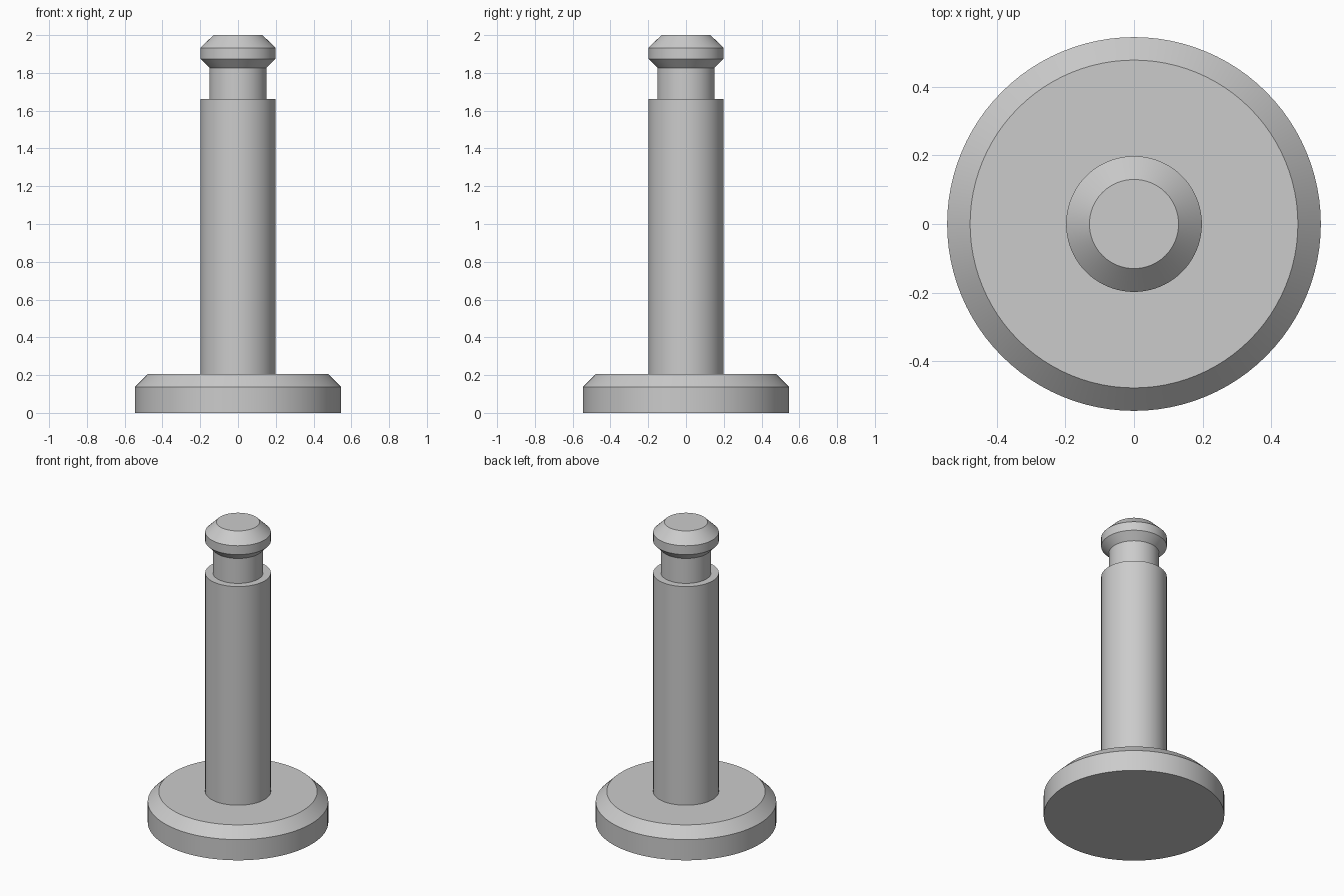
import bpy
import math

cube = bpy.data.objects.get("Cube")
if cube:
    bpy.data.objects.remove(cube, do_unlink=True)

SEGMENTS = 96

# Single grey finish
grey = bpy.data.materials.new("plain grey")
grey.use_nodes = True
colour = (0.6, 0.6, 0.6, 1)
grey.diffuse_color = colour
grey.node_tree.nodes["Principled BSDF"].inputs["Base Color"].default_value = colour


def turned_part(name, profile):
    """Revolve (radius, height) points about z; flat caps close both ends."""
    verts, faces = [], []
    for radius, z in profile:
        for i in range(SEGMENTS):
            a = math.tau * i / SEGMENTS
            verts.append((radius * math.cos(a), radius * math.sin(a), z))
    for ring in range(len(profile) - 1):
        low, high = ring * SEGMENTS, (ring + 1) * SEGMENTS
        for i in range(SEGMENTS):
            j = (i + 1) % SEGMENTS
            faces.append((low + i, low + j, high + j, high + i))
    faces.append(tuple(reversed(range(SEGMENTS))))
    faces.append(tuple(range(len(verts) - SEGMENTS, len(verts))))
    mesh = bpy.data.meshes.new(name)
    mesh.from_pydata(verts, [], faces)
    mesh.materials.append(grey)
    obj = bpy.data.objects.new(name, mesh)
    bpy.context.collection.objects.link(obj)
    bpy.ops.object.select_all(action='DESELECT')
    obj.select_set(True)
    bpy.context.view_layer.objects.active = obj
    bpy.ops.object.shade_smooth_by_angle(angle=math.radians(30))
    return obj


# Wide foot disc with a chamfered upper rim
turned_part("base_disc", [(0.545, 0), (0.545, 0.138), (0.478, 0.205)])

# Shaft, stepping in to the locking groove, then the chamfered head
turned_part("pin", [
    (0.198, 0.205), (0.198, 1.661),
    (0.152, 1.661), (0.152, 1.827),
    (0.198, 1.874), (0.198, 1.933), (0.13, 2.0),
])
